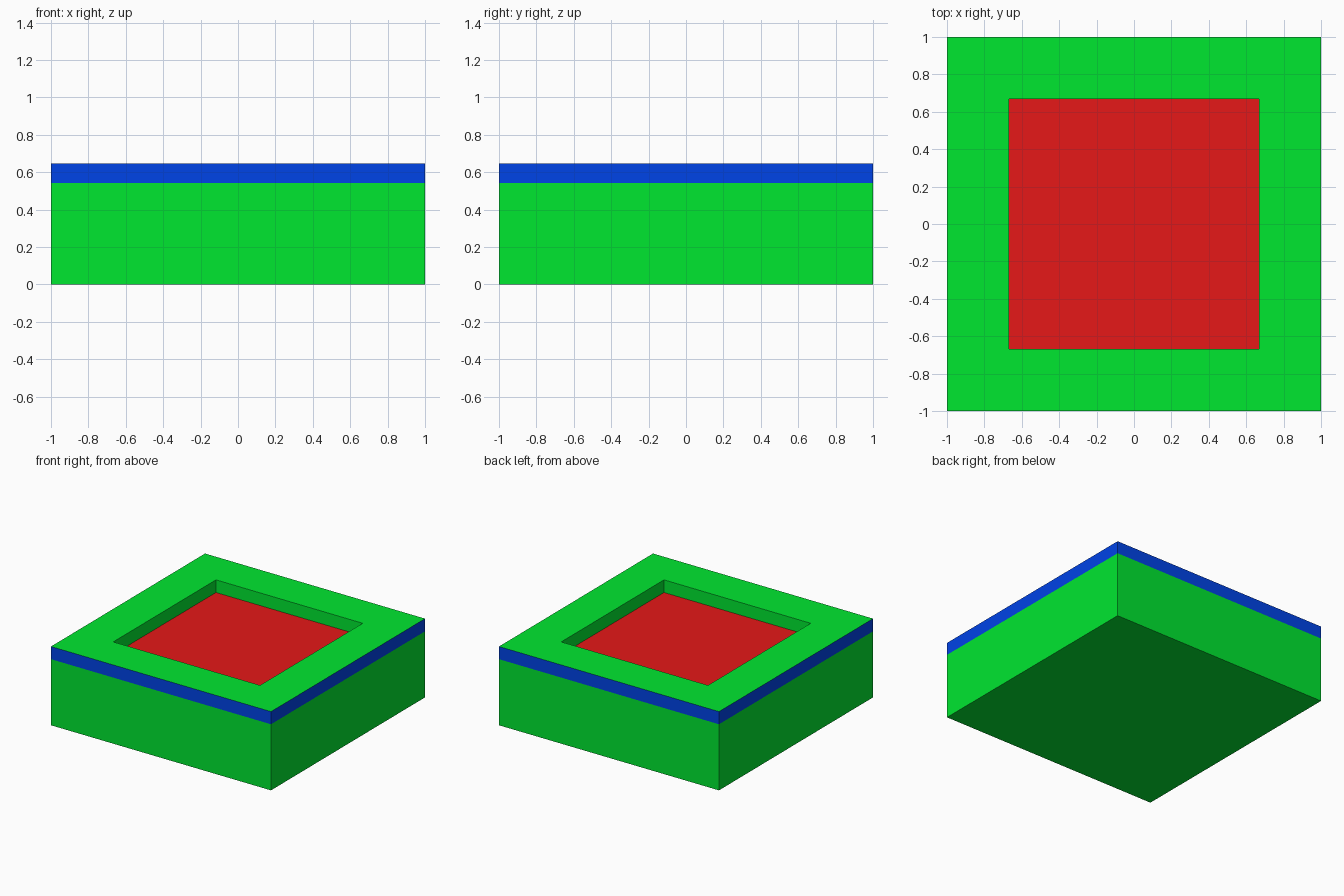
import bpy, bmesh

if "Cube" in bpy.data.objects:
    bpy.data.objects.remove(bpy.data.objects["Cube"])

HALF, HEIGHT = 1.0, 0.647
BAND_Z = 0.543       # lower edge of the coloured band
RIM = 0.333          # width of the top rim
FLOOR_Z = 0.543      # height of the recessed panel


def material(name, rgb):
    mat = bpy.data.materials.new(name)
    mat.use_nodes = True
    colour = (*rgb, 1.0)
    mat.diffuse_color = colour
    mat.node_tree.nodes["Principled BSDF"].inputs["Base Color"].default_value = colour
    return mat


green = material("green", (0.0, 0.8, 0.03))
blue = material("blue", (0.0, 0.056, 0.8))
red = material("red", (0.79, 0.009, 0.009))

# Solid block
bm = bmesh.new()
bmesh.ops.create_cube(bm, size=1)
bmesh.ops.scale(bm, vec=(2 * HALF, 2 * HALF, HEIGHT), verts=bm.verts)
bmesh.ops.translate(bm, vec=(0, 0, HEIGHT / 2), verts=bm.verts)

# Edge loop around the sides for the band
bmesh.ops.bisect_plane(bm, geom=bm.verts[:] + bm.edges[:] + bm.faces[:],
                       plane_co=(0, 0, BAND_Z), plane_no=(0, 0, 1))

# Band faces: upper part of the outer sides
for face in bm.faces:
    if abs(face.normal.z) < 0.5 and face.calc_center_median().z > BAND_Z:
        face.material_index = 1

# Square recess in the top, with a coloured floor
top = max(bm.faces, key=lambda f: f.calc_center_median().z)
bmesh.ops.inset_region(bm, faces=[top], thickness=RIM, use_even_offset=True)
bmesh.ops.inset_region(bm, faces=[top], thickness=0)
for vert in top.verts:
    vert.co.z = FLOOR_Z
top.material_index = 2
bm.normal_update()

mesh = bpy.data.meshes.new("recessed_block")
bm.to_mesh(mesh)
bm.free()
for mat in (green, blue, red):
    mesh.materials.append(mat)
block = bpy.data.objects.new("recessed_block", mesh)
bpy.context.collection.objects.link(block)
